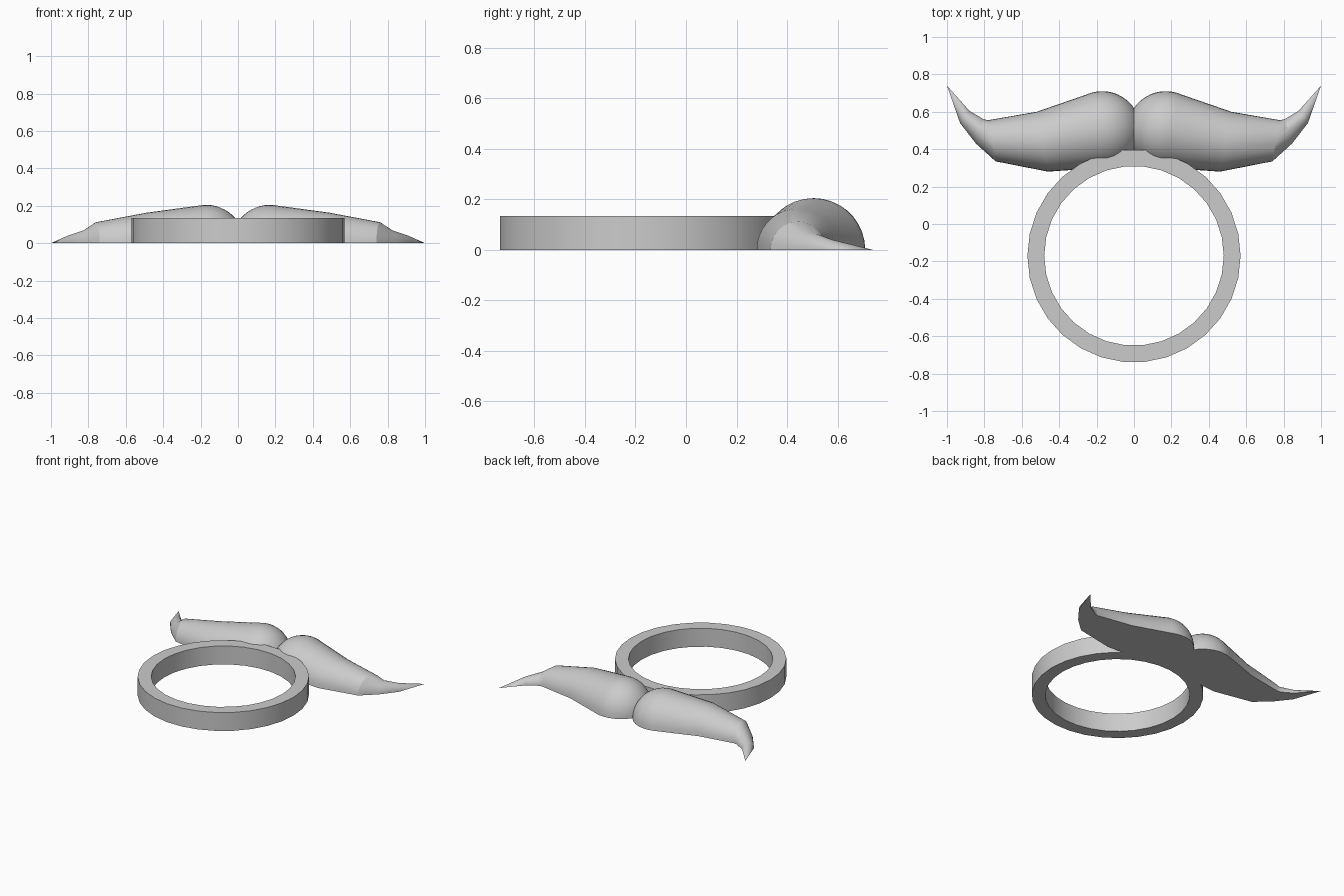
import bpy
import bmesh
from math import sin, cos, pi, radians
from mathutils import Vector, Matrix

cube = bpy.data.objects.get("Cube")
if cube:
    bpy.data.objects.remove(cube, do_unlink=True)

grey = bpy.data.materials.new("light_grey")
grey.use_nodes = True
grey.diffuse_color = (0.6, 0.6, 0.6, 1)
grey.node_tree.nodes["Principled BSDF"].inputs["Base Color"].default_value = (0.6, 0.6, 0.6, 1)


def finish(bm, name, angle):
    bmesh.ops.recalc_face_normals(bm, faces=bm.faces[:])
    mesh = bpy.data.meshes.new(name)
    bm.to_mesh(mesh)
    bm.free()
    mesh.materials.append(grey)
    obj = bpy.data.objects.new(name, mesh)
    bpy.context.collection.objects.link(obj)
    bpy.ops.object.select_all(action='DESELECT')
    obj.select_set(True)
    bpy.context.view_layer.objects.active = obj
    bpy.ops.object.shade_smooth_by_angle(angle=radians(angle))
    return obj


def bridge(bm, a, b):
    n = len(a)
    for i in range(n):
        j = (i + 1) % n
        bm.faces.new((a[i], a[j], b[j], b[i]))


# Finger ring: flat band with a rectangular section
SIDES, HEIGHT, OUTER, INNER = 30, 0.135, 0.57, 0.48
bm = bmesh.new()
loops = []
for r, z in ((OUTER, 0), (OUTER, HEIGHT), (INNER, HEIGHT), (INNER, 0)):
    loops.append([bm.verts.new((r * cos(2 * pi * i / SIDES),
                                r * sin(2 * pi * i / SIDES) - 0.17, z))
                  for i in range(SIDES)])
for k in range(4):
    bridge(bm, loops[k], loops[(k + 1) % 4])
finish(bm, "finger_ring", 30)

# Moustache: half-round sections along a curling path, flat underneath
ARC = 18
bm = bmesh.new()


def half_ring(centre, side, radius):
    return [bm.verts.new(centre + side * (radius * cos(pi * i / ARC))
                         + Vector((0, 0, radius * sin(pi * i / ARC))))
            for i in range(ARC + 1)]


# Rounded inner bulb
bulb, bulb_r = Vector((0.17, 0.505, 0)), 0.205
axis = Vector((0.32, -0.065, 0)).normalized()
side = Vector((-axis.y, axis.x, 0))
rings = []
for k in range(1, 16):
    a = pi - radians(102) * k / 15
    rings.append(half_ring(bulb + axis * (bulb_r * cos(a)), side, bulb_r * sin(a)))

# Tapering sections, each given by its front and back edge points
for front, back in (((0.46, 0.28), (0.52, 0.60)),
                    ((0.74, 0.335), (0.78, 0.555)),
                    ((0.845, 0.43), (0.805, 0.56)),
                    ((0.93, 0.54), (0.88, 0.605))):
    f, b = Vector((*front, 0)), Vector((*back, 0))
    rings.append(half_ring((f + b) / 2, (b - f).normalized(), (b - f).length / 2))

for a, b in zip(rings, rings[1:]):
    bridge(bm, a, b)
# Close the bulb and the pointed tip
for ring, point in ((rings[0], bulb - axis * bulb_r), (rings[-1], Vector((1, 0.74, 0)))):
    apex = bm.verts.new(point)
    for i in range(ARC + 1):
        bm.faces.new((ring[i], ring[(i + 1) % (ARC + 1)], apex))

# Cut at the middle and mirror to the other side
bmesh.ops.bisect_plane(bm, geom=bm.verts[:] + bm.edges[:] + bm.faces[:], dist=1e-5,
                       plane_co=(0, 0, 0), plane_no=(1, 0, 0), clear_inner=True)
bmesh.ops.mirror(bm, geom=bm.verts[:] + bm.edges[:] + bm.faces[:],
                 matrix=Matrix.Identity(4), merge_dist=0.0002, axis='X')
bmesh.ops.remove_doubles(bm, verts=bm.verts[:], dist=0.0002)
finish(bm, "moustache", 25)
